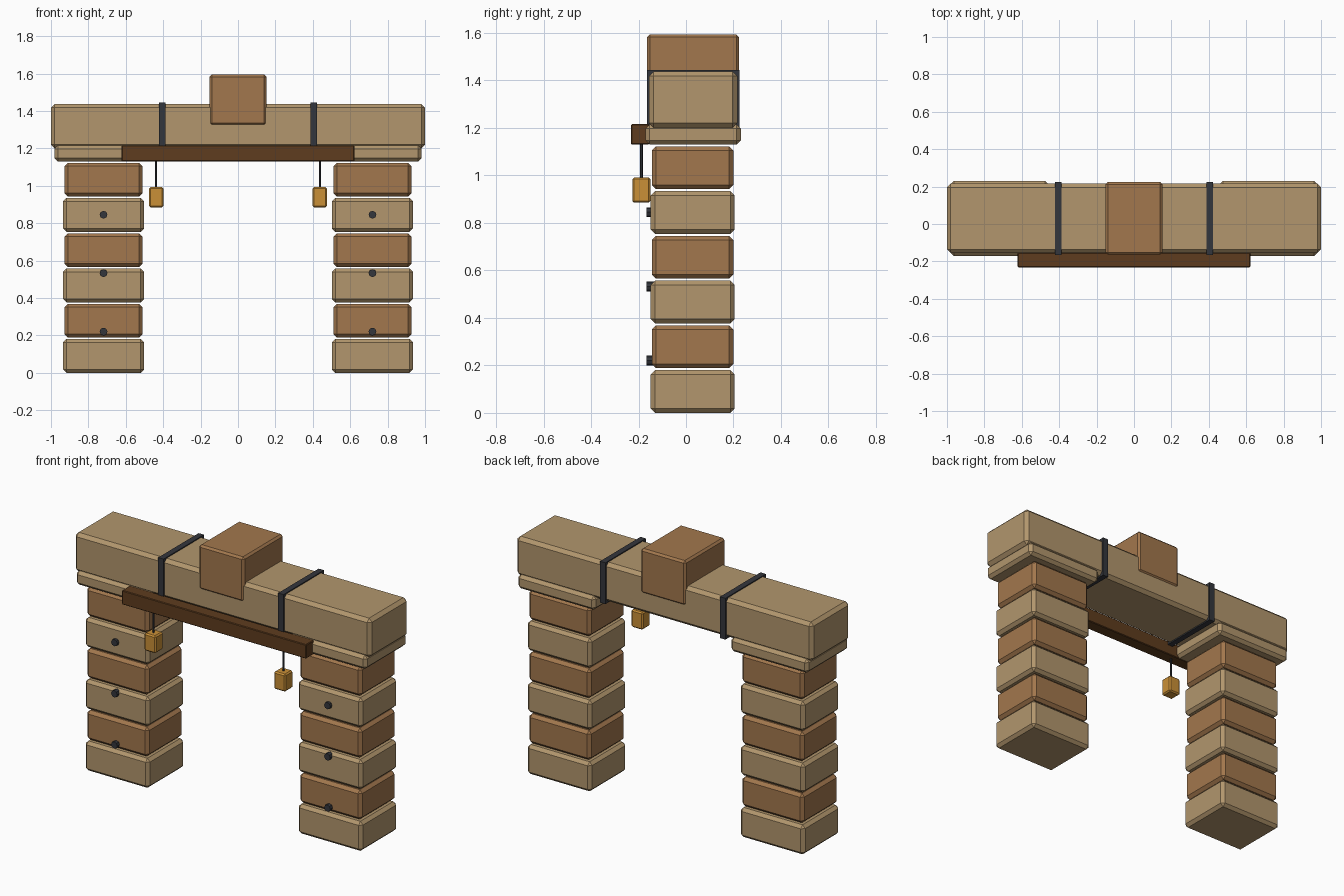
import bpy, math

if "Cube" in bpy.data.objects:
    bpy.data.objects.remove(bpy.data.objects["Cube"])


def material(name, rgb):
    """Flat colour from 0-255 sRGB values."""
    m = bpy.data.materials.new(name)
    lin = [(c / 255 / 12.92) if c < 11 else ((c / 255 + 0.055) / 1.055) ** 2.4 for c in rgb]
    m.diffuse_color = (*lin, 1)
    m.use_nodes = True
    m.node_tree.nodes["Principled BSDF"].inputs["Base Color"].default_value = m.diffuse_color
    return m


SAND = material("sandstone", (178, 150, 109))
CLAY = material("clay_stone", (162, 119, 77))
WOOD = material("dark_wood", (94, 60, 30))
IRON = material("dark_iron", (52, 54, 60))
AMBER = material("amber", (202, 144, 55))


def box(name, mat, x, y, z, bevel=0.0):
    """Chamfered box from (min, max) ranges."""
    bpy.ops.mesh.primitive_cube_add(size=1, location=[sum(r) / 2 for r in (x, y, z)])
    ob = bpy.context.object
    ob.name = name
    ob.scale = [r[1] - r[0] for r in (x, y, z)]
    bpy.ops.object.transform_apply(location=False, rotation=False, scale=True)
    ob.data.materials.append(mat)
    if bevel:
        mod = ob.modifiers.new("chamfer", 'BEVEL')
        mod.width, mod.segments = bevel, 1
    return ob


def rod(name, mat, loc, r, depth, sides, rot=(0, 0, 0)):
    bpy.ops.mesh.primitive_cylinder_add(vertices=sides, radius=r, depth=depth,
                                        location=loc, rotation=rot)
    ob = bpy.context.object
    ob.name = name
    ob.data.materials.append(mat)
    return ob


def around(c, half):
    return (c - half, c + half)


CY = 0.03  # centre line of the masonry

for side, s in (("left", -1), ("right", 1)):
    px = 0.719 * s
    # pillar of six alternating blocks
    for i in range(6):
        dark = i % 2
        z0 = 0.1885 * i
        box(f"{side}_pillar_block_{i + 1}", CLAY if dark else SAND,
            around(px, 0.209 if dark else 0.217),
            around(CY - 0.002, 0.172 if dark else 0.177), (z0, z0 + 0.18), 0.018)
    # capital slab on the pillar
    box(f"{side}_capital", SAND, around(px, 0.262), around(CY, 0.201), (1.13, 1.215), 0.018)
    # iron studs on the front
    for i in range(3):
        rod(f"{side}_stud_{i + 1}", IRON, (px, -0.147, 0.22 + 0.3125 * i),
            0.021, 0.04, 8, (math.pi / 2, 0, 0))
    # iron strap around the lintel
    box(f"{side}_strap", IRON, around(0.405 * s, 0.018), around(CY, 0.195), (1.192, 1.444))
    # hanging lantern
    rod(f"{side}_lantern_cord", IRON, (0.438 * s, -0.188, 1.06), 0.006, 0.16, 6)
    box(f"{side}_lantern", AMBER, around(0.438 * s, 0.039), around(-0.188, 0.038),
        (0.885, 0.992), 0.008)

# lintel, keystone and front beam
box("lintel", SAND, (-1, 1), around(CY, 0.186), (1.2, 1.438), 0.02)
box("keystone", CLAY, (-0.152, 0.152), around(CY, 0.194), (1.323, 1.594), 0.012)
box("front_beam", WOOD, (-0.622, 0.622), (-0.232, -0.155), (1.13, 1.216), 0.004)
